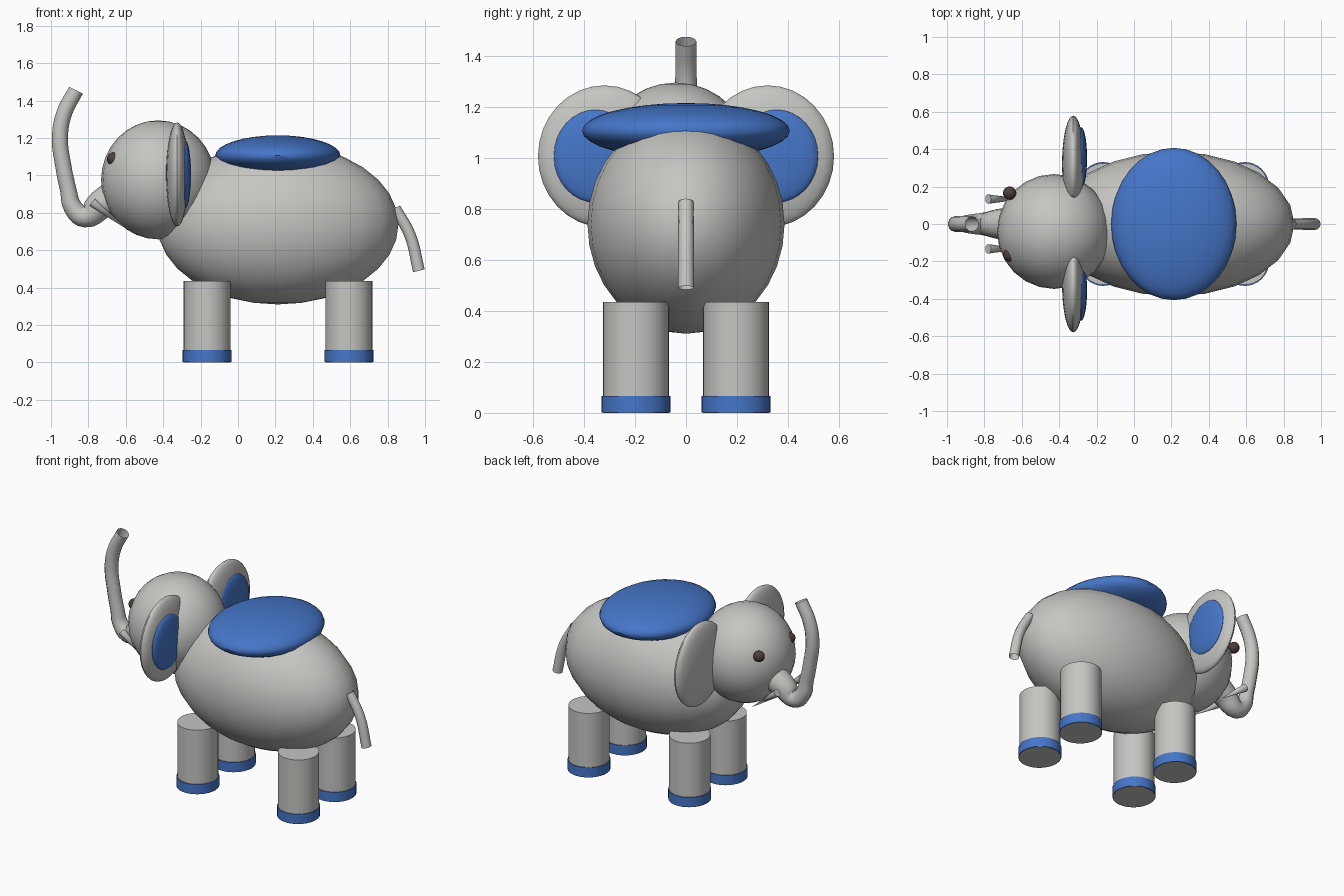
import bpy
import math
from mathutils import Vector

if "Cube" in bpy.data.objects:
    bpy.data.objects.remove(bpy.data.objects["Cube"])


def material(name, rgb):
    m = bpy.data.materials.new(name)
    m.diffuse_color = (*rgb, 1.0)
    m.use_nodes = True
    m.node_tree.nodes["Principled BSDF"].inputs["Base Color"].default_value = m.diffuse_color
    return m


GREY = material("soft_grey", (0.56, 0.56, 0.54))
BLUE = material("cloth_blue", (0.06, 0.18, 0.58))
DARK = material("dark_brown", (0.07, 0.05, 0.045))


def finish(ob, name, mat):
    ob.name = name
    ob.data.materials.clear()
    ob.data.materials.append(mat)
    bpy.ops.object.shade_smooth_by_angle(angle=math.radians(40))
    return ob


def ellipsoid(name, centre, radii, mat, segments=24, rings=16):
    bpy.ops.mesh.primitive_uv_sphere_add(segments=segments, ring_count=rings, radius=1, location=centre)
    ob = bpy.context.object
    ob.scale = radii
    bpy.ops.object.transform_apply(location=False, rotation=False, scale=True)
    return finish(ob, name, mat)


def cylinder(name, x, y, z0, z1, rx, ry, mat):
    bpy.ops.mesh.primitive_cylinder_add(vertices=32, radius=1, depth=z1 - z0,
                                        location=(x, y, (z0 + z1) / 2))
    ob = bpy.context.object
    ob.scale = (rx, ry, 1)
    bpy.ops.object.transform_apply(location=False, rotation=False, scale=True)
    return finish(ob, name, mat)


def tube(name, points, mat):
    """Open tapered tube in the y = 0 plane; points are (x, z, radius)."""
    cu = bpy.data.curves.new(name, "CURVE")
    cu.dimensions = "3D"
    cu.bevel_depth = 1.0
    cu.bevel_resolution = 4
    cu.resolution_u = 5
    sp = cu.splines.new("BEZIER")
    sp.bezier_points.add(len(points) - 1)
    for p, (x, z, r) in zip(sp.bezier_points, points):
        p.co = (x, 0, z)
        p.radius = r
        p.handle_left_type = p.handle_right_type = "AUTO"
    ob = bpy.data.objects.new(name, cu)
    bpy.context.collection.objects.link(ob)
    bpy.ops.object.select_all(action="DESELECT")
    ob.select_set(True)
    bpy.context.view_layer.objects.active = ob
    bpy.ops.object.convert(target="MESH")
    return finish(bpy.context.object, name, mat)


# Body, head and saddle blanket
ellipsoid("body", (0.213, 0, 0.739), (0.645, 0.386, 0.429), GREY)
ellipsoid("head", (-0.427, -0.04, 0.976), (0.305, 0.307, 0.318), GREY)
ellipsoid("blanket", (0.213, 0, 1.105), (0.335, 0.407, 0.109), BLUE, 32)

# Trunk and tail
tube("trunk", [(-0.62, 0.91, 0.095), (-0.73, 0.845, 0.08), (-0.82, 0.78, 0.058),
               (-0.883, 0.83, 0.05), (-0.907, 0.92, 0.044), (-0.934, 1.05, 0.043),
               (-0.952, 1.2, 0.043), (-0.93, 1.33, 0.042), (-0.866, 1.455, 0.041)], GREY)
tube("tail", [(0.84, 0.825, 0.03), (0.92, 0.68, 0.031), (0.967, 0.49, 0.032)], GREY)

for side, s in (("left", 1), ("right", -1)):
    # Ears with coloured inner pads facing the back
    ellipsoid(f"ear_{side}", (-0.325, s * 0.32, 1.005), (0.06, 0.26, 0.278), GREY)
    ellipsoid(f"inner_ear_{side}", (-0.283, s * 0.353, 1.006), (0.032, 0.165, 0.182), BLUE)

    # Eyes
    ellipsoid(f"eye_{side}", (-0.665, s * 0.165, 1.087), (0.036, 0.036, 0.036), DARK, 16, 10)

    # Tusks, narrowing towards the jaw
    tip, root = Vector((-0.78, s * 0.133, 0.857)), Vector((-0.59, s * 0.133, 0.71))
    axis = root - tip
    bpy.ops.mesh.primitive_cone_add(vertices=20, radius1=0.025, radius2=0, depth=axis.length,
                                    location=(tip + root) / 2,
                                    rotation=axis.to_track_quat("Z", "Y").to_euler())
    finish(bpy.context.object, f"tusk_{side}", GREY)

    # Legs with foot bands
    for end, x in (("front", -0.165), ("back", 0.593)):
        cylinder(f"{end}_leg_{side}", x, s * 0.196, 0, 0.434, 0.126, 0.129, GREY)
        cylinder(f"{end}_foot_band_{side}", x, s * 0.196, 0.001, 0.067, 0.131, 0.135, BLUE)
